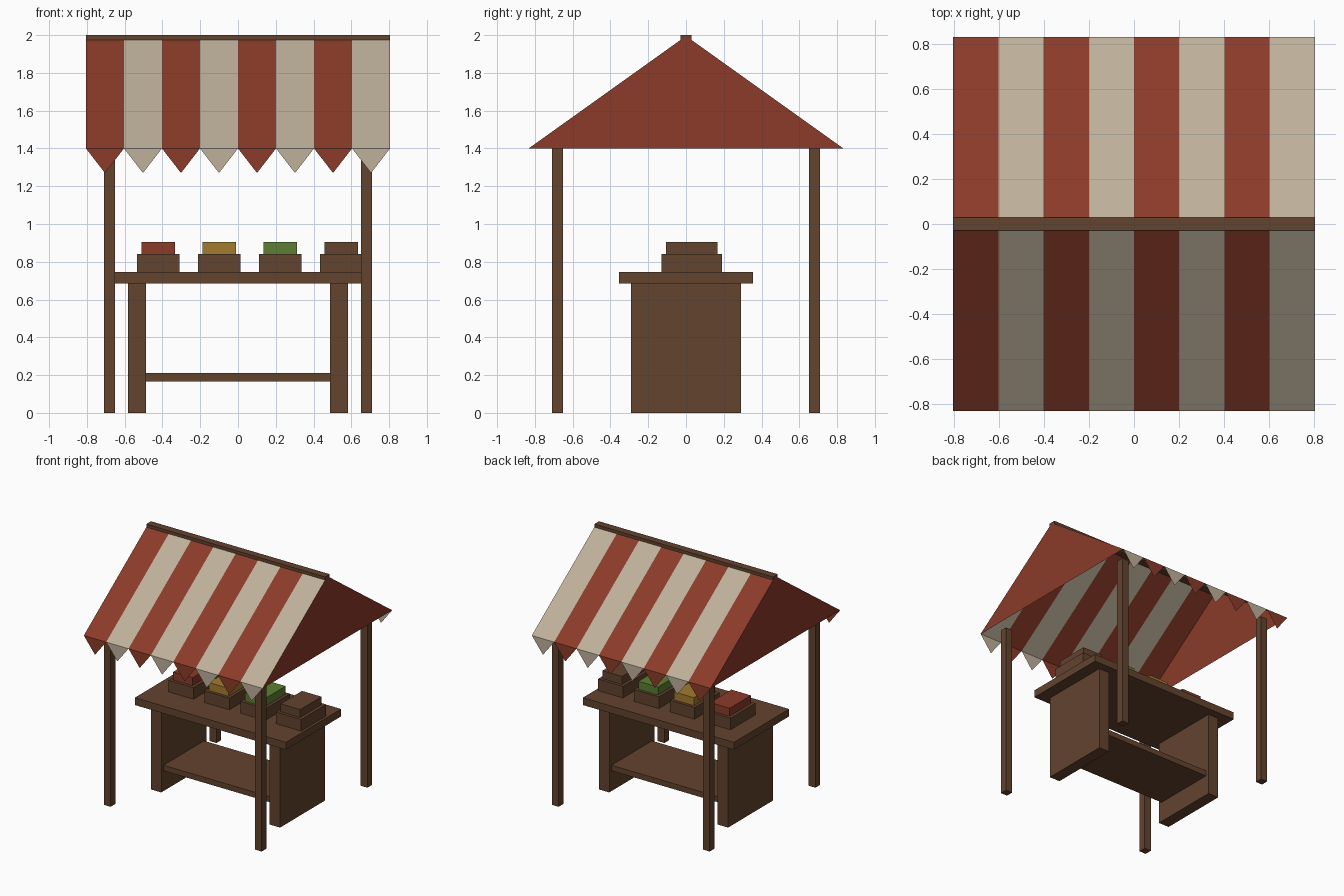
import bpy
import bmesh

cube = bpy.data.objects.get("Cube")
if cube:
    bpy.data.objects.remove(cube, do_unlink=True)


def material(name, rgb):
    m = bpy.data.materials.new(name)
    m.diffuse_color = (*rgb, 1)
    m.use_nodes = True
    node = next(n for n in m.node_tree.nodes if n.type == 'BSDF_PRINCIPLED')
    node.inputs["Base Color"].default_value = (*rgb, 1)
    return m


wood = material("brown wood", (0.125, 0.056, 0.028))
red = material("red", (0.26, 0.044, 0.022))
cream = material("cream", (0.52, 0.44, 0.33))
yellow = material("yellow", (0.36, 0.20, 0.028))
green = material("green", (0.11, 0.21, 0.032))


def finish(name, bm, mats):
    mesh = bpy.data.meshes.new(name)
    bm.to_mesh(mesh)
    bm.free()
    for m in mats:
        mesh.materials.append(m)
    obj = bpy.data.objects.new(name, mesh)
    bpy.context.collection.objects.link(obj)
    return obj


def box(name, xs, ys, zs, mat):
    bm = bmesh.new()
    bmesh.ops.create_cube(bm, size=1)
    for v in bm.verts:
        v.co = [(lo + hi) / 2 + c * (hi - lo) for c, (lo, hi) in zip(v.co, (xs, ys, zs))]
    return finish(name, bm, [mat])


# Corner posts
for sx, side in ((-1, "right"), (1, "left")):
    for sy, end in ((-1, "front"), (1, "back")):
        x, y = sx * 0.68, sy * 0.68
        box(f"{end}_{side}_post", (x - 0.03, x + 0.03), (y - 0.03, y + 0.03), (0, 1.41), wood)

# Counter with side panels and a low shelf
box("counter_top", (-0.68, 0.68), (-0.355, 0.355), (0.685, 0.745), wood)
for sx, side in ((-1, "right"), (1, "left")):
    x = sx * 0.535
    box(f"counter_panel_{side}", (x - 0.047, x + 0.047), (-0.29, 0.29), (0, 0.685), wood)
box("counter_shelf", (-0.49, 0.49), (-0.26, 0.26), (0.165, 0.21), wood)

# Crates with their goods
for i, (goods, mat) in enumerate((("red", red), ("yellow", yellow), ("green", green), ("brown", wood))):
    x = -0.422 + i * 0.323
    box(f"crate_{i + 1}", (x - 0.112, x + 0.112), (-0.13, 0.19), (0.745, 0.84), wood)
    box(f"{goods}_goods", (x - 0.088, x + 0.088), (-0.107, 0.167), (0.84, 0.905), mat)

# Striped canopy: open tent with gables and pointed valance
HALF, EAVE, LOW, APEX, TIP, STRIPES = 0.805, 0.833, 1.4, 1.995, 1.27, 8
bm = bmesh.new()


def face(points, index):
    f = bm.faces.new([bm.verts.new(p) for p in points])
    f.material_index = index


step = 2 * HALF / STRIPES
for i in range(STRIPES):
    a = -HALF + i * step
    b = a + step
    for s in (-1, 1):
        slope = [(a, s * EAVE, LOW), (b, s * EAVE, LOW), (b, 0, APEX), (a, 0, APEX)]
        point = [(a, s * EAVE, LOW), ((a + b) / 2, s * EAVE, TIP), (b, s * EAVE, LOW)]
        face(slope[::-s], i % 2)
        face(point[::-s], i % 2)
for s in (-1, 1):
    gable = [(s * HALF, -EAVE, LOW), (s * HALF, EAVE, LOW), (s * HALF, 0, APEX)]
    face(gable[::s], 0)
bmesh.ops.remove_doubles(bm, verts=bm.verts, dist=0.0001)
finish("striped_canopy", bm, [red, cream])

# Ridge beam
box("ridge_beam", (-HALF, HALF), (-0.03, 0.03), (1.975, 2.0), wood)
